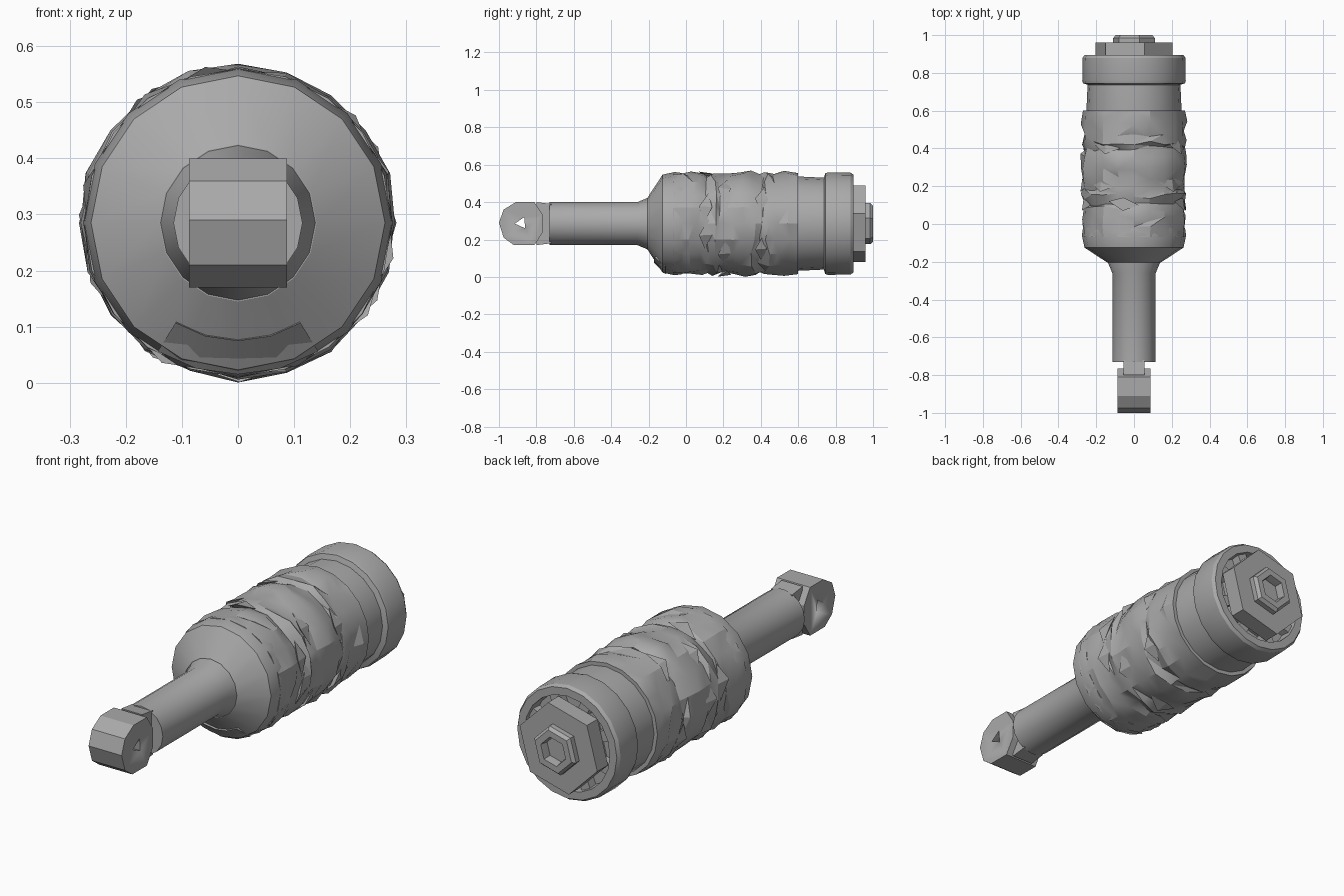
import bpy, bmesh, math, random
from mathutils import Vector

random.seed(7)
AXIS = 0.285

cube = bpy.data.objects.get("Cube")
if cube:
    bpy.data.objects.remove(cube, do_unlink=True)

steel = bpy.data.materials.new("grey steel")
steel.use_nodes = True
GREY = (0.4, 0.4, 0.4, 1)
steel.diffuse_color = GREY
steel.node_tree.nodes["Principled BSDF"].inputs["Base Color"].default_value = GREY


def finish(name, bm, angle=30):
    bmesh.ops.recalc_face_normals(bm, faces=bm.faces)
    mesh = bpy.data.meshes.new(name)
    bm.to_mesh(mesh)
    bm.free()
    mesh.materials.append(steel)
    obj = bpy.data.objects.new(name, mesh)
    bpy.context.collection.objects.link(obj)
    bpy.ops.object.select_all(action="DESELECT")
    obj.select_set(True)
    bpy.context.view_layer.objects.active = obj
    bpy.ops.object.shade_smooth_by_angle(angle=math.radians(angle))
    return obj


def lathe(name, profile, sides, phase=0.0, jitter=0.0, closed=False, angle=30):
    """Turn (y, radius) points around the long axis."""
    bm = bmesh.new()
    rings = []
    for i, (y, r) in enumerate(profile):
        ring = []
        for s in range(sides):
            a = math.radians(phase) + math.tau * s / sides
            # Only inner rings are roughened
            j = jitter if 0 < i < len(profile) - 1 else 0
            rr = r + random.uniform(-j, j * 0.4)
            yy = y + random.uniform(-j, j) * 1.3
            ring.append(bm.verts.new((rr * math.cos(a), yy, AXIS + rr * math.sin(a))))
        rings.append(ring)
    pairs = list(zip(rings, rings[1:]))
    if closed:
        pairs.append((rings[-1], rings[0]))
    for a, b in pairs:
        for s in range(sides):
            t = (s + 1) % sides
            bm.faces.new((a[s], a[t], b[t], b[s]))
    if not closed:
        bm.faces.new(rings[0])
        bm.faces.new(rings[-1])
    if jitter:
        bmesh.ops.triangulate(bm, faces=bm.faces)
    return finish(name, bm, angle)


def plate(name, outline, half_width):
    """Extrude a (y, z) outline sideways across x."""
    bm = bmesh.new()
    face = bm.faces.new([bm.verts.new((-half_width, y, z)) for y, z in outline])
    ext = bmesh.ops.extrude_face_region(bm, geom=[face])
    verts = [v for v in ext["geom"] if isinstance(v, bmesh.types.BMVert)]
    bmesh.ops.translate(bm, verts=verts, vec=Vector((2 * half_width, 0, 0)))
    return finish(name, bm)


# Shaft and flared shoulder
lathe("shaft", [(-0.73, 0.115), (-0.26, 0.115), (-0.2, 0.14), (-0.18, 0.14)], 16)
lathe("shoulder_cone", [(-0.205, 0.14), (-0.125, 0.262), (-0.06, 0.276), (-0.02, 0.27)], 16)

# Rough wrapped grip with shallow grooves
grip = [(-0.07, 0.274), (-0.03, 0.278), (0.03, 0.279), (0.08, 0.272), (0.11, 0.264),
        (0.15, 0.279), (0.19, 0.268), (0.24, 0.277), (0.3, 0.281), (0.36, 0.279),
        (0.4, 0.266), (0.43, 0.279), (0.48, 0.273), (0.54, 0.278), (0.6, 0.27)]
lathe("rough_grip", grip, 20, jitter=0.013, angle=24)

# Raised slivers of wrapping
bm = bmesh.new()
for y in (0.1, 0.2, 0.4):
    for k in range(5):
        a = math.tau * (k + random.random() * 0.6) / 5
        pts = []
        for da, dy, r in ((0, 0, 0.268), (0.3, -0.03, 0.284), (0.62, 0.02, 0.268), (0.3, 0.04, 0.274)):
            pts.append(bm.verts.new((r * math.cos(a + da), y + dy, AXIS + r * math.sin(a + da))))
        low = bm.verts.new((0.25 * math.cos(a + 0.3), y, AXIS + 0.25 * math.sin(a + 0.3)))
        for p, q, s in ((0, 1, 3), (1, 2, 3)):
            bm.faces.new((pts[p], pts[q], pts[s]))
        for p in range(4):
            bm.faces.new((pts[p], pts[(p + 1) % 4], low))
finish("wrap_slivers", bm, 15)

# Crescent lip under the shoulder
bm = bmesh.new()
prev = None
for i in range(5):
    a = math.radians(-90 + (i - 2) * 16)
    ring = [bm.verts.new((r * math.cos(a), y, AXIS + r * math.sin(a)))
            for y, r in ((-0.17, 0.21), (-0.11, 0.27), (-0.11, 0.2))]
    if prev:
        for p in range(3):
            q = (p + 1) % 3
            bm.faces.new((prev[p], prev[q], ring[q], ring[p]))
    else:
        bm.faces.new(ring)
    prev = ring
bm.faces.new(prev)
finish("shoulder_lip", bm)

# Smooth neck band and hollow rear collar
lathe("neck_band", [(0.58, 0.25), (0.6, 0.252), (0.73, 0.246), (0.76, 0.246)], 20)
lathe("rear_collar", [(0.735, 0.24), (0.745, 0.27), (0.76, 0.274), (0.88, 0.272),
                      (0.895, 0.262), (0.895, 0.225), (0.82, 0.22), (0.75, 0.22)], 20, closed=True)
lathe("recess_floor", [(0.74, 0.23), (0.83, 0.23)], 20)

# Small ribs between the nut and the collar
bm = bmesh.new()
for k in range(8):
    a = math.tau * (k + 0.5) / 8
    out = Vector((math.cos(a), 0, math.sin(a)))
    side = Vector((-math.sin(a), 0, math.cos(a))) * 0.025
    made = bmesh.ops.create_cube(bm, size=1)["verts"]
    for v in made:
        c = v.co.copy()
        v.co = out * (0.2 + 0.06 * c.x) + side * c.z * 2 + Vector((0, 0.845 + 0.06 * c.y, AXIS))
finish("recess_ribs", bm)

# Hexagonal nuts, the outer one hollow
lathe("large_hex_nut", [(0.8, 0.17), (0.88, 0.17), (0.88, 0.212), (0.96, 0.212)], 6, phase=15)
lathe("small_hex_nut", [(0.95, 0.114), (0.985, 0.114), (1.0, 0.1), (1.0, 0.068), (0.965, 0.062),
                        (0.955, 0.062)], 6, phase=15, closed=True)

# Flat neck joining the shaft to the eyelet
plate("tip_neck", [(-0.72, 0.18), (-0.72, 0.39), (-0.8, 0.4), (-0.8, 0.17)], 0.055)

# Faceted eyelet with a cross hole
eye = [(-1.0, 0.29), (-0.975, 0.36), (-0.91, 0.4), (-0.81, 0.4),
       (-0.765, 0.33), (-0.765, 0.24), (-0.81, 0.17), (-0.92, 0.17), (-0.975, 0.21)]
eyelet = plate("tip_eyelet", eye, 0.087)
cutter = plate("hole_cutter", [(-0.915, 0.285), (-0.865, 0.32), (-0.86, 0.26)], 0.3)
cutter.hide_render = True
cutter.hide_set(True)
cutter.display_type = "WIRE"
cut = eyelet.modifiers.new("cross hole", "BOOLEAN")
cut.operation = "DIFFERENCE"
cut.solver = "EXACT"
cut.object = cutter
